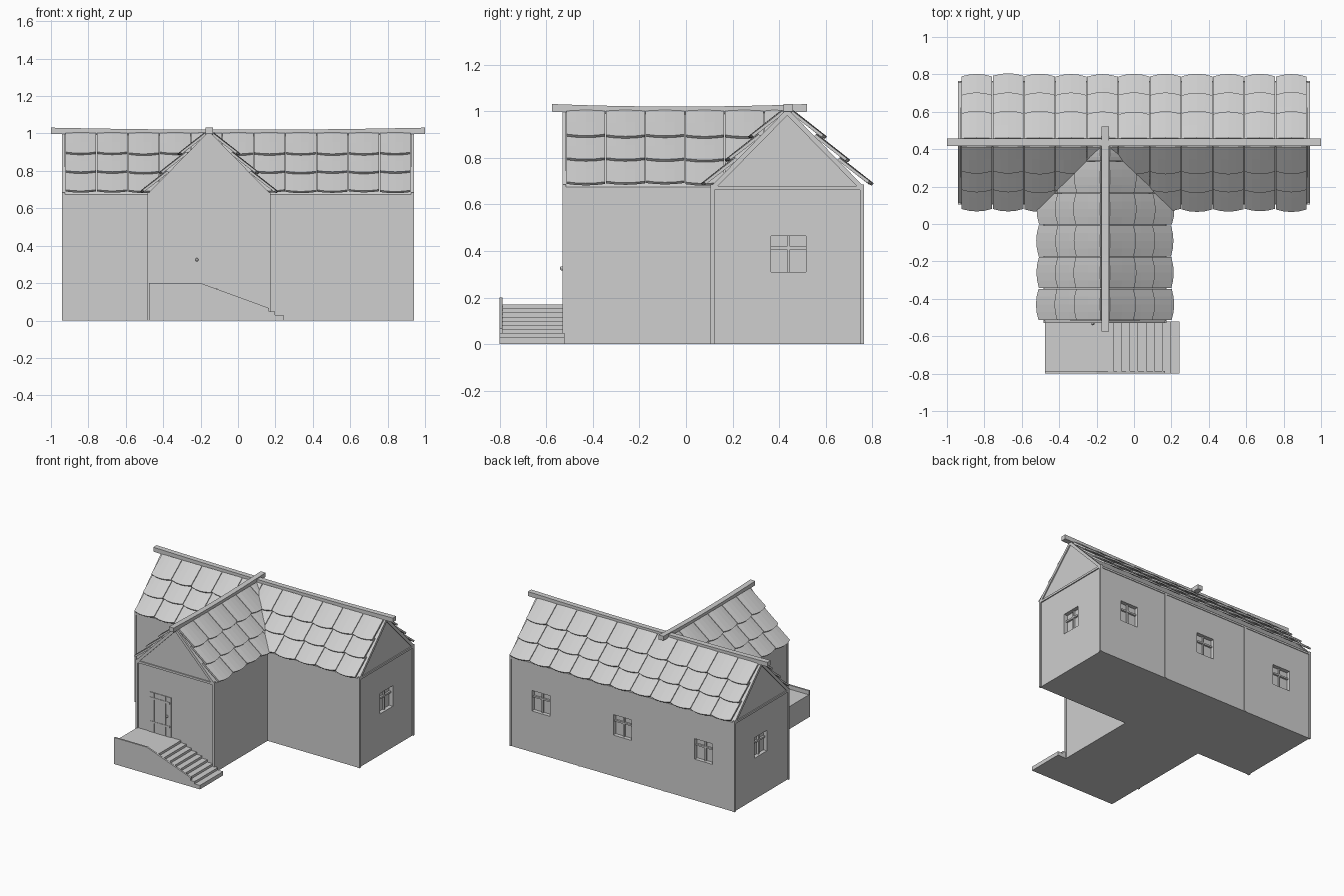
import bpy, bmesh, random
from mathutils import Vector

old = bpy.data.objects.get("Cube")
if old:
    bpy.data.objects.remove(old, do_unlink=True)

random.seed(4)
grey = bpy.data.materials.new("pale_grey")
grey.use_nodes = True
GREY = (0.62, 0.62, 0.62, 1)
grey.diffuse_color = GREY
grey.node_tree.nodes["Principled BSDF"].inputs["Base Color"].default_value = GREY

# Shared house dimensions
MAIN_Y, WING_X = 0.435, -0.155      # ridge lines
HALF, EAVE, PEAK = 0.325, 0.675, 1.0
END, FRONT = 0.94, -0.53            # outer faces of the gables


def finish(name, bm):
    bmesh.ops.recalc_face_normals(bm, faces=bm.faces)
    mesh = bpy.data.meshes.new(name)
    bm.to_mesh(mesh)
    bm.free()
    mesh.materials.append(grey)
    obj = bpy.data.objects.new(name, mesh)
    bpy.context.collection.objects.link(obj)
    return obj


def add_box(bm, lo, hi):
    lo, hi = Vector(lo), Vector(hi)
    made = bmesh.ops.create_cube(bm, size=1)["verts"]
    bmesh.ops.scale(bm, vec=hi - lo, verts=made)
    bmesh.ops.translate(bm, vec=(lo + hi) / 2, verts=made)


def box(name, lo, hi):
    bm = bmesh.new()
    add_box(bm, lo, hi)
    return finish(name, bm)


def add_prism(bm, profile, axis, a, b):
    """Extrude a (side, height) profile along x or y from a to b."""
    def point(u, z, t):
        return (t, u, z) if axis == "x" else (u, t, z)
    face = bm.faces.new([bm.verts.new(point(u, z, a)) for u, z in profile])
    new = bmesh.ops.extrude_face_region(bm, geom=[face])["geom"]
    shift = (b - a, 0, 0) if axis == "x" else (0, b - a, 0)
    bmesh.ops.translate(bm, vec=shift,
                        verts=[v for v in new if isinstance(v, bmesh.types.BMVert)])


def prism(name, profile, axis, a, b):
    bm = bmesh.new()
    add_prism(bm, profile, axis, a, b)
    return finish(name, bm)


# House bodies with gabled tops
def house_profile(c):
    return [(c - HALF, 0), (c + HALF, 0), (c + HALF, EAVE), (c, PEAK), (c - HALF, EAVE)]


main_house = prism("main_house", house_profile(MAIN_Y), "x", -END + 0.008, END - 0.008)
prism("front_wing", house_profile(WING_X), "y", FRONT + 0.008, MAIN_Y)

# Window recesses: three at the back, one in each end
W, LOW, HIGH = 0.075, 0.31, 0.465
BACK = MAIN_Y + HALF
cutter_bm, bars = bmesh.new(), bmesh.new()
mid = (LOW + HIGH) / 2 + 0.02
for x in (-0.68, 0, 0.68):
    add_box(cutter_bm, (x - W, BACK - 0.03, LOW), (x + W, BACK + 0.05, HIGH))
    add_box(bars, (x - 0.006, BACK - 0.032, LOW), (x + 0.006, BACK - 0.018, HIGH))
    add_box(bars, (x - W, BACK - 0.032, mid), (x + W, BACK - 0.016, mid + 0.012))
for s in (-1, 1):
    y = MAIN_Y + 0.005
    inner, outer, face = s * (END - 0.038), s * (END + 0.05), s * (END - 0.024)
    add_box(cutter_bm, (min(inner, outer), y - W, LOW), (max(inner, outer), y + W, HIGH))
    add_box(bars, (min(inner, face), y - 0.006, LOW), (max(inner, face), y + 0.006, HIGH))
    add_box(bars, (min(inner, face), y - W, mid), (max(inner, face), y + W, mid + 0.012))
finish("window_bars", bars)
cutter = finish("window_cutter", cutter_bm)
cutter.hide_render = True
cut = main_house.modifiers.new("windows", "BOOLEAN")
cut.object, cut.operation, cut.solver = cutter, "DIFFERENCE", "EXACT"
bpy.context.view_layer.objects.active = main_house
bpy.ops.object.modifier_apply(modifier="windows")
bpy.data.objects.remove(cutter, do_unlink=True)


# Timber frame around each gable: posts, tie beam and rafters
def gable_frame(name, axis, c, a, b):
    bm = bmesh.new()
    w, edge = 0.018, HALF + 0.005
    for s in (-1, 1):
        out, inn = c + s * edge, c + s * (edge - w)
        add_prism(bm, [(inn, 0), (out, 0), (out, EAVE + 0.01), (inn, EAVE + 0.01)], axis, a, b)
        add_prism(bm, [(out, EAVE), (c, PEAK + 0.012), (c, PEAK - 0.018),
                       (out - s * 0.028, EAVE)], axis, a, b)
    add_prism(bm, [(c - HALF, EAVE - 0.012), (c + HALF, EAVE - 0.012),
                   (c + HALF, EAVE + 0.004), (c - HALF, EAVE + 0.004)], axis, a, b)
    finish(name, bm)


gable_frame("left_gable_frame", "x", MAIN_Y, END - 0.015, END)
gable_frame("right_gable_frame", "x", MAIN_Y, -END, -END + 0.015)
gable_frame("wing_gable_frame", "y", WING_X, FRONT, FRONT + 0.015)

# Posts and eave rails along the long walls
for label, x in (("left", 0.355), ("right", -0.355)):
    box("back_post_" + label, (x - 0.008, BACK - 0.01, 0), (x + 0.008, BACK + 0.005, EAVE))
for label, y in (("front", MAIN_Y - HALF), ("back", BACK)):
    box(label + "_eave_rail", (-END, y - 0.005, EAVE - 0.014), (END, y + 0.005, EAVE))
for label, x in (("left", WING_X + HALF), ("right", WING_X - HALF)):
    box("wing_eave_rail_" + label, (x - 0.005, FRONT, EAVE - 0.014), (x + 0.005, 0.11, EAVE))


# Roof slopes of overlapping, gently curved tiles with rounded lower edges
def tile_slope(name, axis, centre, side, edges):
    down = Vector((0, side, -1)) if axis == "x" else Vector((side, 0, -1))
    out = Vector((0, side, 1)) if axis == "x" else Vector((side, 0, 1))
    along = Vector((1, 0, 0)) if axis == "x" else Vector((0, 1, 0))
    top = Vector((0, centre, PEAK)) if axis == "x" else Vector((centre, 0, PEAK))
    down.normalize()
    out.normalize()
    bm = bmesh.new()
    steps, thick = 4, 0.013
    for start, end in zip(edges, edges[1:]):
        for lower in (0.18, 0.322, 0.464):
            upper = max(lower - 0.165, 0.01)
            wob = random.uniform(-0.004, 0.004)
            grid = []
            for i in range(steps + 1):
                f = i / steps
                arch = 4 * f * (1 - f)
                base = top + along * (start + 0.002 + (end - start - 0.004) * f)
                rows = ((upper, 0.004), ((upper + lower) / 2, 0.014),
                        (lower + 0.014 * arch + wob, 0.025))
                ring = [base + down * d + out * (n + 0.005 * arch) for d, n in rows]
                ring += [p + out * thick for p in reversed(ring)]
                grid.append([bm.verts.new(p) for p in ring])
            for a, b in zip(grid, grid[1:]):
                for j in range(6):
                    k = (j + 1) % 6
                    bm.faces.new((a[j], a[k], b[k], b[j]))
            for ring in (grid[0], grid[-1]):
                bm.faces.new((ring[0], ring[1], ring[4], ring[5]))
                bm.faces.new((ring[1], ring[2], ring[3], ring[4]))
    finish(name, bm)


main_edges = [-0.925 + 1.85 * i / 11 for i in range(12)]
wing_edges = [-0.515 + 0.17 * i for i in range(6)] + [0.425]
tile_slope("main_roof_front", "x", MAIN_Y, -1, main_edges)
tile_slope("main_roof_back", "x", MAIN_Y, 1, main_edges)
tile_slope("wing_roof_left", "y", WING_X, 1, wing_edges)
tile_slope("wing_roof_right", "y", WING_X, -1, wing_edges)


# Slightly sagging ridge beams
def ridge(name, axis, c, a, b):
    n = 8
    curve = [(a + (b - a) * i / n, -0.011 * (1 - (2 * i / n - 1) ** 2)) for i in range(n + 1)]
    profile = [(t, 0.998 + s) for t, s in curve] + [(t, 1.031 + s) for t, s in reversed(curve)]
    prism(name, profile, "y" if axis == "x" else "x", c - 0.02, c + 0.02)


ridge("main_ridge_beam", "x", MAIN_Y + 0.003, -1, 1)
ridge("wing_ridge_beam", "y", WING_X, -0.575, 0.52)

# Landing with steps going down to the left, and its sloping side wall
LAND, STEP, RISE = 0.17, 0.044, 0.0175
stairs = [(-0.475, 0), (-0.475, LAND), (-0.11, LAND)]
for i in range(8):
    x, z = -0.11 + i * STEP, LAND - (i + 1) * RISE
    stairs += [(x, z), (x + STEP, z)]
stairs.append((-0.11 + 8 * STEP, 0))
prism("landing_and_steps", stairs, "y", -0.787, FRONT + 0.008)
prism("steps_side_wall", [(-0.475, 0), (-0.475, 0.2), (-0.2, 0.2), (0.165, 0.067),
                          (0.165, 0.047), (0.198, 0.047), (0.198, 0.03), (0.242, 0.03),
                          (0.242, 0)], "y", -0.8, -0.787)

# Door of thin planks with straps and a round knob
wall = FRONT + 0.008
for i in range(4):
    x = -0.375 + i * 0.047
    box(f"door_plank_{i + 1}", (x, wall - 0.005, LAND), (x + 0.044, wall + 0.002, 0.47))
for label, z in (("lower", 0.24), ("upper", 0.42)):
    box(label + "_door_strap", (-0.37, wall - 0.008, z), (-0.2, wall, z + 0.014))
bpy.ops.mesh.primitive_uv_sphere_add(segments=10, ring_count=6, radius=0.009,
                                     location=(-0.22, wall - 0.011, 0.325))
knob = bpy.context.object
knob.name = "door_knob"
knob.data.materials.append(grey)
bpy.ops.object.shade_smooth_by_angle()
